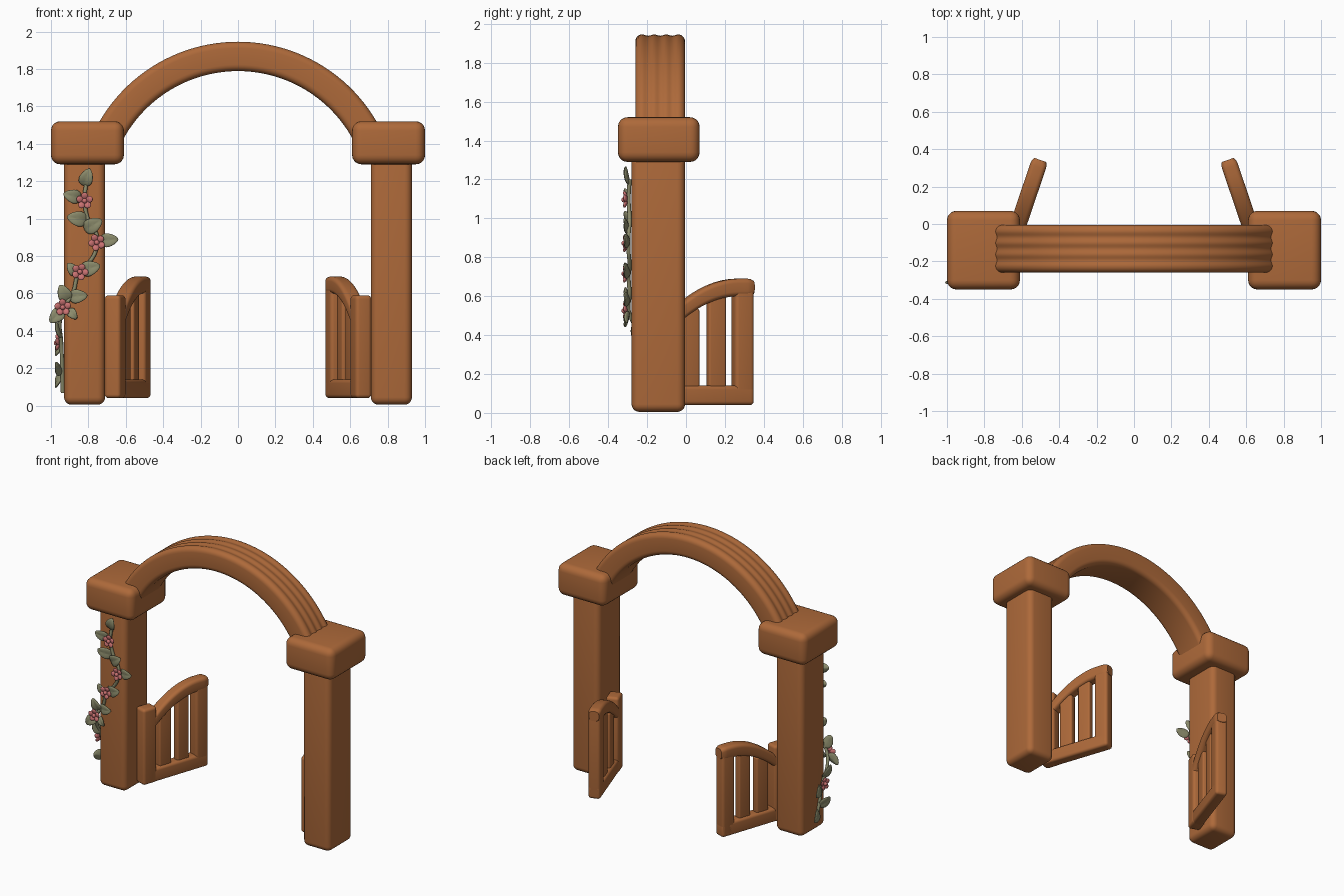
import bpy, bmesh, math
from mathutils import Matrix, Vector

if "Cube" in bpy.data.objects:
    bpy.data.objects.remove(bpy.data.objects["Cube"])


def material(name, rgb):
    m = bpy.data.materials.new(name)
    m.diffuse_color = (*rgb, 1)
    m.use_nodes = True
    m.node_tree.nodes["Principled BSDF"].inputs["Base Color"].default_value = m.diffuse_color
    return m


WOOD = material("warm_wood", (0.42, 0.142, 0.042))
LEAF = material("sage_leaf", (0.27, 0.27, 0.155))
PINK = material("rose_pink", (0.60, 0.17, 0.17))


def finish(bm, name, mat, angle=50):
    bmesh.ops.recalc_face_normals(bm, faces=bm.faces)
    me = bpy.data.meshes.new(name)
    bm.to_mesh(me)
    bm.free()
    ob = bpy.data.objects.new(name, me)
    bpy.context.collection.objects.link(ob)
    me.materials.append(mat)
    bpy.ops.object.select_all(action='DESELECT')
    ob.select_set(True)
    bpy.context.view_layer.objects.active = ob
    bpy.ops.object.shade_smooth_by_angle(angle=math.radians(angle))
    return ob


def box(name, lo, hi, r, frame=Matrix()):
    """Rounded box between two corners, placed by a frame."""
    bm = bmesh.new()
    bmesh.ops.create_cube(bm, size=1)
    for v in bm.verts:
        v.co = [a + (c + 0.5) * (b - a) for a, b, c in zip(lo, hi, v.co)]
    bmesh.ops.bevel(bm, geom=bm.edges[:], offset=r, segments=5, profile=0.5, affect='EDGES')
    bm.transform(frame)
    return finish(bm, name, WOOD)


def sweep(name, rings, mat):
    """Skin a list of closed rings and cap the ends."""
    bm = bmesh.new()
    rows = [[bm.verts.new(p) for p in ring] for ring in rings]
    n = len(rows[0])
    for a, b in zip(rows, rows[1:]):
        for i in range(n):
            bm.faces.new((a[i], a[(i + 1) % n], b[(i + 1) % n], b[i]))
    bm.faces.new(rows[0])
    bm.faces.new(rows[-1])
    return finish(bm, name, mat)


def round_rect(w, h, r, seg=5):
    """Rounded rectangle outline around the origin."""
    pts = []
    for k, (sx, sy) in enumerate(((1, 1), (-1, 1), (-1, -1), (1, -1))):
        for i in range(seg + 1):
            a = math.pi / 2 * (k + i / seg)
            pts.append((sx * (w / 2 - r) + r * math.cos(a), sy * (h / 2 - r) + r * math.sin(a)))
    return pts


# Arch with shallow lengthwise grooves on its upper face
profile = round_rect(0.255, 0.157, 0.035)
cut = 5
top = []
for i in range(1, 24):
    t = i / 24
    x = (0.0925) * (1 - 2 * t)
    top.append((x, 0.0785 - 0.007 * (0.5 - 0.5 * math.cos(6 * math.pi * t))))
profile = profile[:cut + 1] + top + profile[cut + 1:]
rings = []
for i in range(49):
    a = math.radians(25 + 130 * i / 48)
    rings.append([((0.778 + q) * math.cos(a), -0.1325 + p, 1.089 + (0.778 + q) * math.sin(a))
                  for p, q in profile])
sweep("arch", rings, WOOD)


def rail_top(u):
    return 0.69 - 0.2 * max(0, 1 - u / 0.40) ** 2


for s, side in ((-1, "left"), (1, "right")):
    # Post and cap
    xs = sorted((s * 0.71, s * 0.93))
    box(side + "_post", (xs[0], -0.28, 0.005), (xs[1], -0.005, 1.33), 0.04)
    xs = sorted((s * 0.61, s * 1.0))
    box(side + "_cap", (xs[0], -0.35, 1.29), (xs[1], 0.07, 1.52), 0.05)

    # Open gate leaf: local x runs from hinge to tip
    c, k = 0.947, 0.321
    frame = Matrix(((-s * k, -c, 0, s * 0.655), (c, -s * k, 0, -0.11), (0, 0, 1, 0), (0, 0, 0, 1)))
    box(side + "_hinge_post", (-0.06, -0.045, 0.04), (0.05, 0.045, 0.59), 0.02, frame)
    box(side + "_gate_bottom_rail", (0, -0.042, 0.04), (0.475, 0.042, 0.14), 0.02, frame)
    box(side + "_gate_end_stile", (0.372, -0.042, 0.045), (0.475, 0.042, 0.67), 0.02, frame)
    for j, (u0, u1) in enumerate(((0.085, 0.183), (0.232, 0.327))):
        box(f"{side}_gate_slat_{j + 1}", (u0, -0.026, 0.1), (u1, 0.026, rail_top(u0) - 0.03), 0.012, frame)
    rings = []
    for i in range(25):
        u = 0.478 * i / 24
        e = 0.02 * max(0, (u - 0.455) / 0.023)      # soften the tip
        rings.append([frame @ Vector((u, p, rail_top(u) - 0.045 + q))
                      for p, q in round_rect(0.088 - e, 0.09 - e, 0.024)])
    sweep(side + "_gate_top_rail", rings, WOOD)

# Vine stem winding down the front and round to the outer face of the left post
path = [(-.81, -.29, 1.20), (-.82, -.295, 1.10), (-.80, -.29, .99), (-.755, -.295, .91),
        (-.76, -.295, .83), (-.80, -.29, .76), (-.855, -.295, .70), (-.88, -.29, .61),
        (-.925, -.295, .53), (-.952, -.265, .45), (-.945, -.22, .34), (-.94, -.19, .20), (-.937, -.16, .07)]
cu = bpy.data.curves.new("vine_path", 'CURVE')
cu.dimensions = '3D'
cu.bevel_depth = 0.011
cu.bevel_resolution = 2
cu.use_fill_caps = True
sp = cu.splines.new('BEZIER')
sp.bezier_points.add(len(path) - 1)
for b, p in zip(sp.bezier_points, path):
    b.co = p
    b.handle_left_type = b.handle_right_type = 'AUTO'
tmp = bpy.data.objects.new("vine_path", cu)
bpy.context.collection.objects.link(tmp)
dg = bpy.context.evaluated_depsgraph_get()
bm = bmesh.new()
bm.from_mesh(bpy.data.meshes.new_from_object(tmp.evaluated_get(dg)))
bpy.data.objects.remove(tmp)
finish(bm, "vine_stem", LEAF)

FRONT = Matrix(((1, 0, 0), (0, 0, -1), (0, 1, 0)))      # columns: right, up, outward
OUTER = Matrix(((0, 0, -1), (-1, 0, 0), (0, 1, 0)))


def place(face, loc, deg, tilt=0):
    return (Matrix.Translation(loc) @ face.to_4x4() @ Matrix.Rotation(math.radians(deg), 4, 'Z')
            @ Matrix.Rotation(math.radians(tilt), 4, 'Y'))


def leaf(name, face, loc, deg, size=0.13, tilt=-12):
    bm = bmesh.new()
    bmesh.ops.create_uvsphere(bm, u_segments=20, v_segments=10, radius=1)
    for v in bm.verts:
        x, y, z = v.co
        w = 0.36 * (1 - 0.28 * x)                        # broad base, narrower tip
        v.co = (x * size / 2, y * w * size, z * 0.011 + 0.008 * abs(y) - 0.006 * x * x)
    bm.transform(place(face, loc, deg, tilt))
    finish(bm, name, LEAF)


def flower(name, face, loc, deg=18):
    bm = bmesh.new()
    for j in range(5):
        m = (Matrix.Rotation(math.radians(72 * j), 4, 'Z') @ Matrix.Translation((0.026, 0, 0))
             @ Matrix.Rotation(math.radians(-22), 4, 'Y') @ Matrix.Diagonal((0.021, 0.019, 0.009, 1)))
        bmesh.ops.create_uvsphere(bm, u_segments=14, v_segments=8, radius=1, matrix=m)
    bmesh.ops.create_uvsphere(bm, u_segments=12, v_segments=8, radius=0.014,
                              matrix=Matrix.Translation((0, 0, 0.006)))
    bm.transform(place(face, loc, deg))
    finish(bm, name, PINK)


# Leaves as centre x, z, direction in degrees, length
for i, (x, z, d, size) in enumerate((
        (-.81, 1.22, 70, .10), (-.885, 1.12, 165, .10), (-.86, 1.0, 170, .11), (-.775, .965, 30, .11),
        (-.69, .885, 5, .10), (-.79, .735, 15, .11), (-.885, .73, 130, .08), (-.93, .60, 115, .10),
        (-.855, .585, 5, .10), (-.97, .48, 225, .10), (-.885, .49, -50, .07))):
    leaf(f"front_leaf_{i + 1}", FRONT, (x, -.305, z), d, size)
for i, (y, z, d) in enumerate(((-.25, .41, 60), (-.15, .30, -150), (-.225, .20, 20), (-.13, .13, 215))):
    leaf(f"outer_leaf_{i + 1}", OUTER, (-.962, y, z), d, .10, -18)

# Flowers
for i, (x, z) in enumerate(((-.82, 1.095), (-.755, .872), (-.845, .715), (-.937, .525))):
    flower(f"front_flower_{i + 1}", FRONT, (x, -.312, z), 18 + 25 * i)
flower("outer_flower", OUTER, (-.965, -.215, .335))
